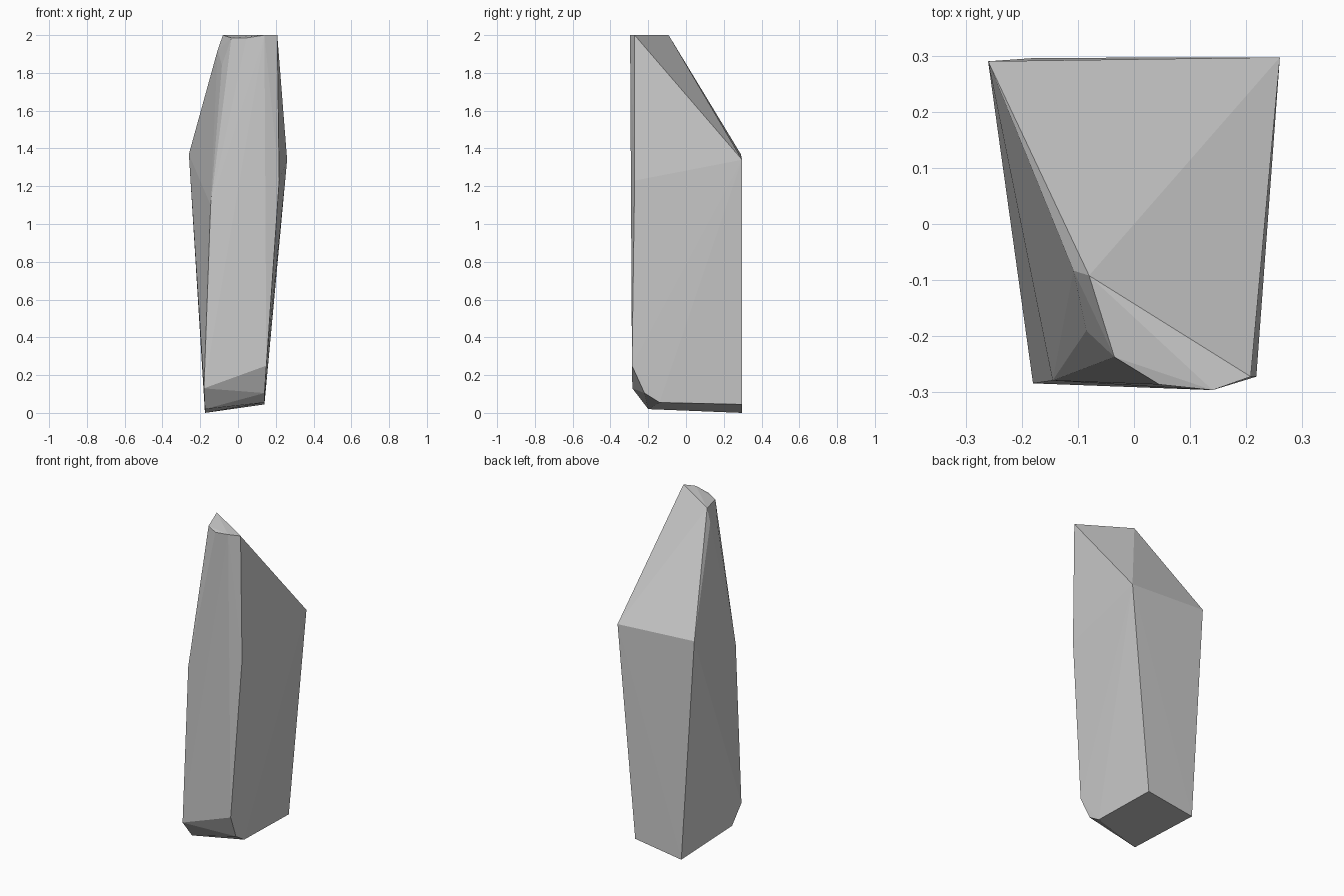
import bpy, bmesh

if "Cube" in bpy.data.objects:
    bpy.data.objects.remove(bpy.data.objects["Cube"])

# Corner rings of the chipped stone shard
base = [(-.175, .296, 0), (.14, .296, .045), (.14, -.14, .055), (-.175, -.2, .02)]
front_chip = [(-.18, -.284, .13), (.14, -.22, .105), (.15, -.286, .25)]
shoulder = [(-.26, .29, 1.37), (.26, .297, 1.34), (.218, -.272, 1.23), (-.145, -.279, 1.1)]
tip = [(.208, -.272, 2.0), (.14, -.296, 2.0), (.045, -.286, 1.985),
       (-.035, -.237, 1.985), (-.08, -.092, 2.0)]
left_chip = [(-.108, -.083, 1.92), (-.085, -.19, 1.84)]

# Wrap the corners in a flat-faced convex skin
bm = bmesh.new()
for co in base + front_chip + shoulder + tip + left_chip:
    bm.verts.new(co)
hull = bmesh.ops.convex_hull(bm, input=bm.verts[:])
loose = [v for v in bm.verts if not v.link_faces]
bmesh.ops.delete(bm, geom=loose, context='VERTS')
bmesh.ops.recalc_face_normals(bm, faces=bm.faces[:])

mesh = bpy.data.meshes.new("stone_shard")
bm.to_mesh(mesh)
bm.free()
bpy.context.collection.objects.link(bpy.data.objects.new("stone_shard", mesh))
